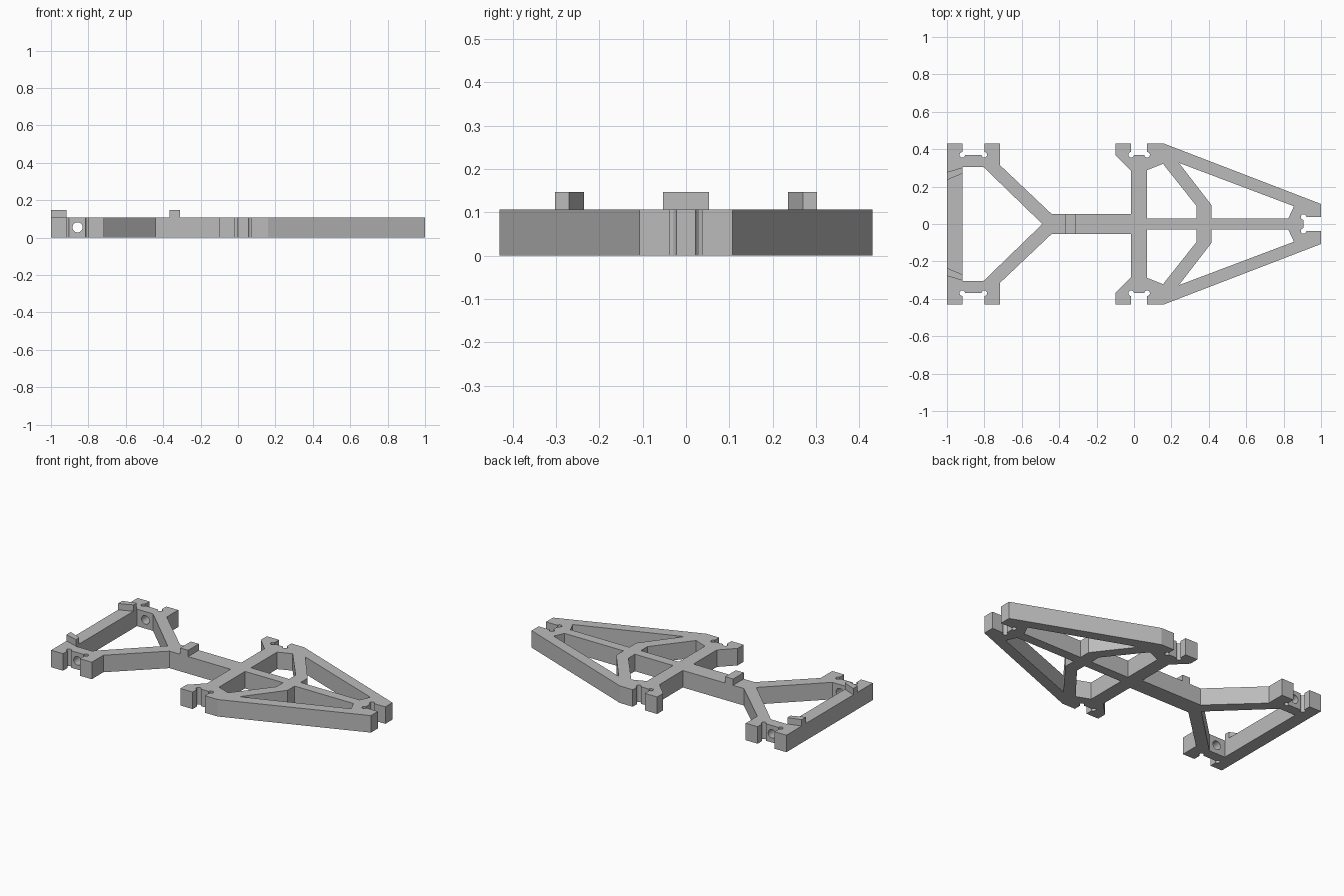
import bpy, bmesh
from math import sin, cos, radians, pi

if "Cube" in bpy.data.objects:
    bpy.data.objects.remove(bpy.data.objects["Cube"])

H = 0.107        # plate thickness
TAB_TOP = 0.147  # top of raised tabs
RELIEF = 0.015   # corner relief radius

grey = bpy.data.materials.new("light grey")
grey.use_nodes = True
COLOUR = (0.5, 0.5, 0.5, 1)
grey.diffuse_color = COLOUR
grey.node_tree.nodes["Principled BSDF"].inputs["Base Color"].default_value = COLOUR


def relief(x, y, start):
    """Three-quarter round relief at the inner corner of a slot."""
    return [(x + RELIEF * cos(radians(start + a)), y + RELIEF * sin(radians(start + a)))
            for a in range(0, 271, 30)]


def notch(x0, x1):
    """Rectangular axle notch opening towards +y."""
    return [(x0, 0.43)] + relief(x0, 0.37, 90) + relief(x1, 0.37, 180) + [(x1, 0.43)]


def flip(points):
    return [(x, -y) for x, y in reversed(points)]


def extrude(name, loops, z0, z1):
    """Solid from closed flat loops; inner loops become holes."""
    curve = bpy.data.curves.new(name, 'CURVE')
    curve.dimensions = '2D'
    curve.fill_mode = 'BOTH'
    curve.extrude = (z1 - z0) / 2
    for loop in loops:
        spline = curve.splines.new('POLY')
        spline.points.add(len(loop) - 1)
        for p, (x, y) in zip(spline.points, loop):
            p.co = (x, y, 0, 1)
        spline.use_cyclic_u = True
    ob = bpy.data.objects.new(name, curve)
    bpy.context.collection.objects.link(ob)
    bpy.ops.object.select_all(action='DESELECT')
    ob.select_set(True)
    bpy.context.view_layer.objects.active = ob
    bpy.ops.object.convert(target='MESH')
    ob = bpy.context.view_layer.objects.active
    bm = bmesh.new()
    bm.from_mesh(ob.data)
    bmesh.ops.remove_doubles(bm, verts=bm.verts, dist=0.0002)
    bmesh.ops.translate(bm, verts=bm.verts, vec=(0, 0, (z0 + z1) / 2))
    bmesh.ops.recalc_face_normals(bm, faces=bm.faces)
    for f in bm.faces:
        f.smooth = False
    bm.to_mesh(ob.data)
    bm.free()
    ob.data.materials.clear()
    ob.data.materials.append(grey)
    return ob


# Frame outline, one half, then mirrored
half = ([(-1, 0.43)] + notch(-0.918, -0.8)
        + [(-0.717, 0.43), (-0.717, 0.315), (-0.44, 0.053), (-0.015, 0.053),
           (-0.015, 0.285), (-0.1, 0.37), (-0.1, 0.43)]
        + notch(-0.015, 0.07)
        + [(0.16, 0.43), (1, 0.107), (1, 0.037)] + relief(0.907, 0.037, 0))

# Openings between the struts
fork = [(-0.917, 0.305), (-0.805, 0.305), (-0.49, 0)]
inner = [(0.07, 0.03), (0.07, 0.288), (0.155, 0.322), (0.335, 0.095), (0.335, 0.03)]
outer = [(0.24, 0.327), (0.855, 0.095), (0.825, 0.03), (0.415, 0.03), (0.415, 0.1)]
frame = extrude("frame", [half + flip(half), fork + flip(fork)[1:],
                          inner, flip(inner), outer, flip(outer)], 0, H)

# Round pin holes through the two front notch floors
bpy.ops.mesh.primitive_cylinder_add(vertices=24, radius=0.027, depth=1.2,
                                    location=(-0.858, 0, 0.055), rotation=(pi / 2, 0, 0))
drill = bpy.context.object
drill.name = "pin_hole_cutter"
drill.data.materials.append(grey)
drill.hide_render = True
cut = frame.modifiers.new("pin_holes", 'BOOLEAN')
cut.operation = 'DIFFERENCE'
cut.solver = 'EXACT'
cut.object = drill
bpy.context.view_layer.objects.active = frame
bpy.ops.object.modifier_apply(modifier=cut.name)
bpy.data.objects.remove(drill)

# Raised tabs
tab = [(-1, 0.235), (-1, 0.278), (-0.917, 0.302), (-0.917, 0.27)]
extrude("left_tab", [tab], H, TAB_TOP)
extrude("right_tab", [flip(tab)], H, TAB_TOP)
spine = [(-0.365, 0.053), (-0.31, 0.053)]
extrude("spine_tab", [spine + flip(spine)], H, TAB_TOP)
